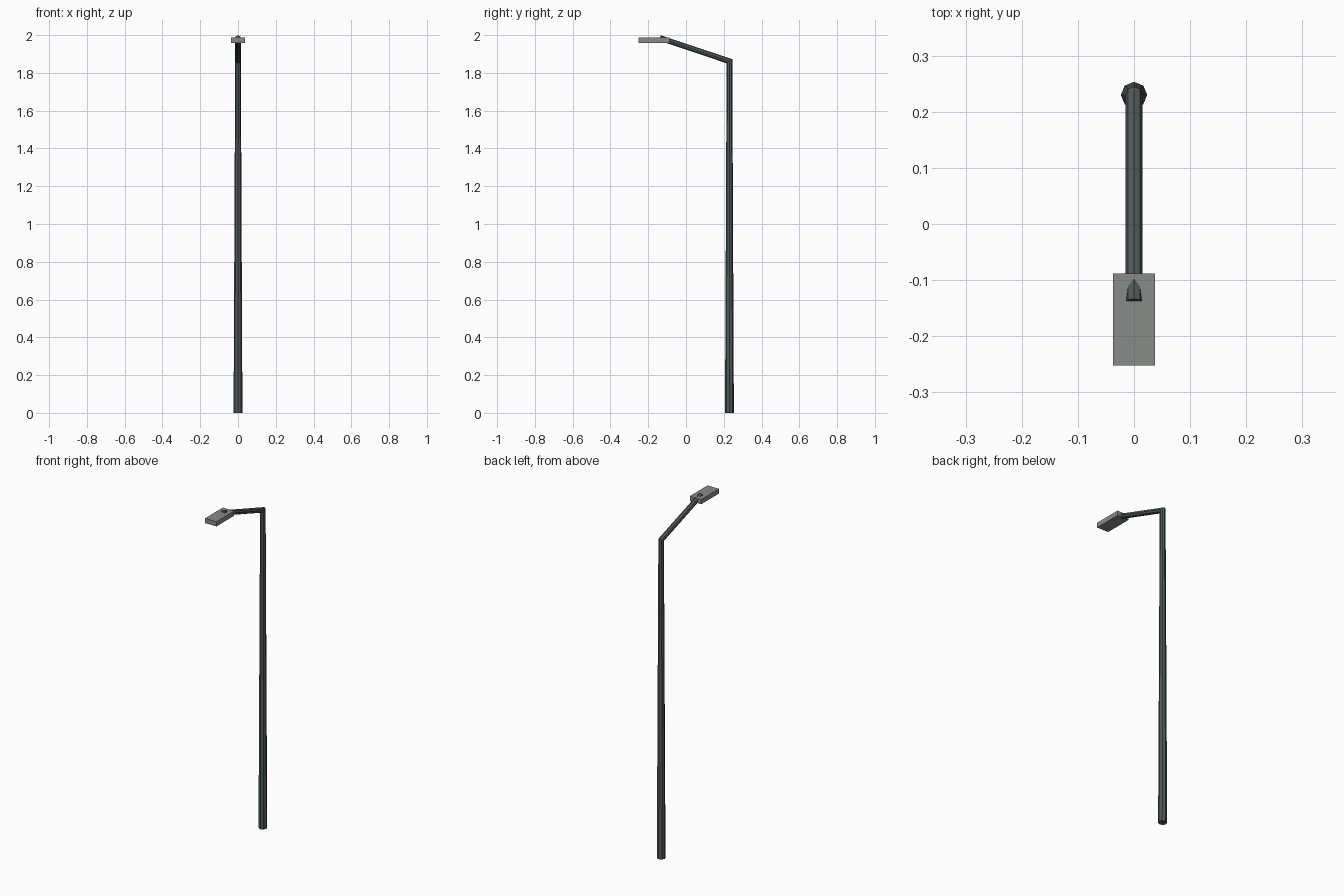
import bpy, bmesh, math
from mathutils import Vector

if "Cube" in bpy.data.objects:
    bpy.data.objects.remove(bpy.data.objects["Cube"])

SIDES = 8


def material(name, rgb):
    m = bpy.data.materials.new(name)
    m.diffuse_color = (*rgb, 1)
    m.use_nodes = True
    m.node_tree.nodes["Principled BSDF"].inputs["Base Color"].default_value = m.diffuse_color
    return m


def add_object(name, bm, mat):
    bmesh.ops.recalc_face_normals(bm, faces=bm.faces)
    mesh = bpy.data.meshes.new(name)
    bm.to_mesh(mesh)
    bm.free()
    mesh.materials.append(mat)
    ob = bpy.data.objects.new(name, mesh)
    bpy.context.collection.objects.link(ob)
    return ob


def tube(name, stations, mat):
    """Tapered faceted tube in the x = 0 plane with mitred bends: (y, z, radius)."""
    bm = bmesh.new()
    pts = [Vector((0, y, z)) for y, z, _ in stations]
    side = Vector((1, 0, 0))
    rings = []
    for i, p in enumerate(pts):
        d_in = (p - pts[i - 1]).normalized() if i else (pts[1] - p).normalized()
        d_out = (pts[i + 1] - p).normalized() if i < len(pts) - 1 else d_in
        normal = (d_in + d_out).normalized()
        across = normal.cross(side) / normal.dot(d_in)  # stretch on the mitre
        r = stations[i][2]
        rings.append([bm.verts.new(p + side * r * math.cos(a) + across * r * math.sin(a))
                      for a in (2 * math.pi * k / SIDES for k in range(SIDES))])
    for lower, upper in zip(rings, rings[1:]):
        for k in range(SIDES):
            n = (k + 1) % SIDES
            bm.faces.new((lower[k], lower[n], upper[n], upper[k]))
    bm.faces.new(rings[0])
    bm.faces.new(rings[-1])
    return add_object(name, bm, mat)


def box(name, lo, hi, mat):
    lo, hi = Vector(lo), Vector(hi)
    bm = bmesh.new()
    bmesh.ops.create_cube(bm, size=1)
    bmesh.ops.scale(bm, vec=hi - lo, verts=bm.verts)
    bmesh.ops.translate(bm, vec=(lo + hi) / 2, verts=bm.verts)
    return add_object(name, bm, mat)


dark_metal = material("dark_metal", (0.08, 0.1, 0.1))
grey_metal = material("grey_metal", (0.25, 0.26, 0.25))

# Tapered pole bending into the sloping arm
tube("pole_and_arm", [(0.23, 0, 0.0235), (0.23, 1.862, 0.015), (-0.138, 1.985, 0.0148)], dark_metal)

# Flat lamp head around the arm's tip
box("lamp_head", (-0.037, -0.252, 1.959), (0.037, -0.088, 1.987), grey_metal)
